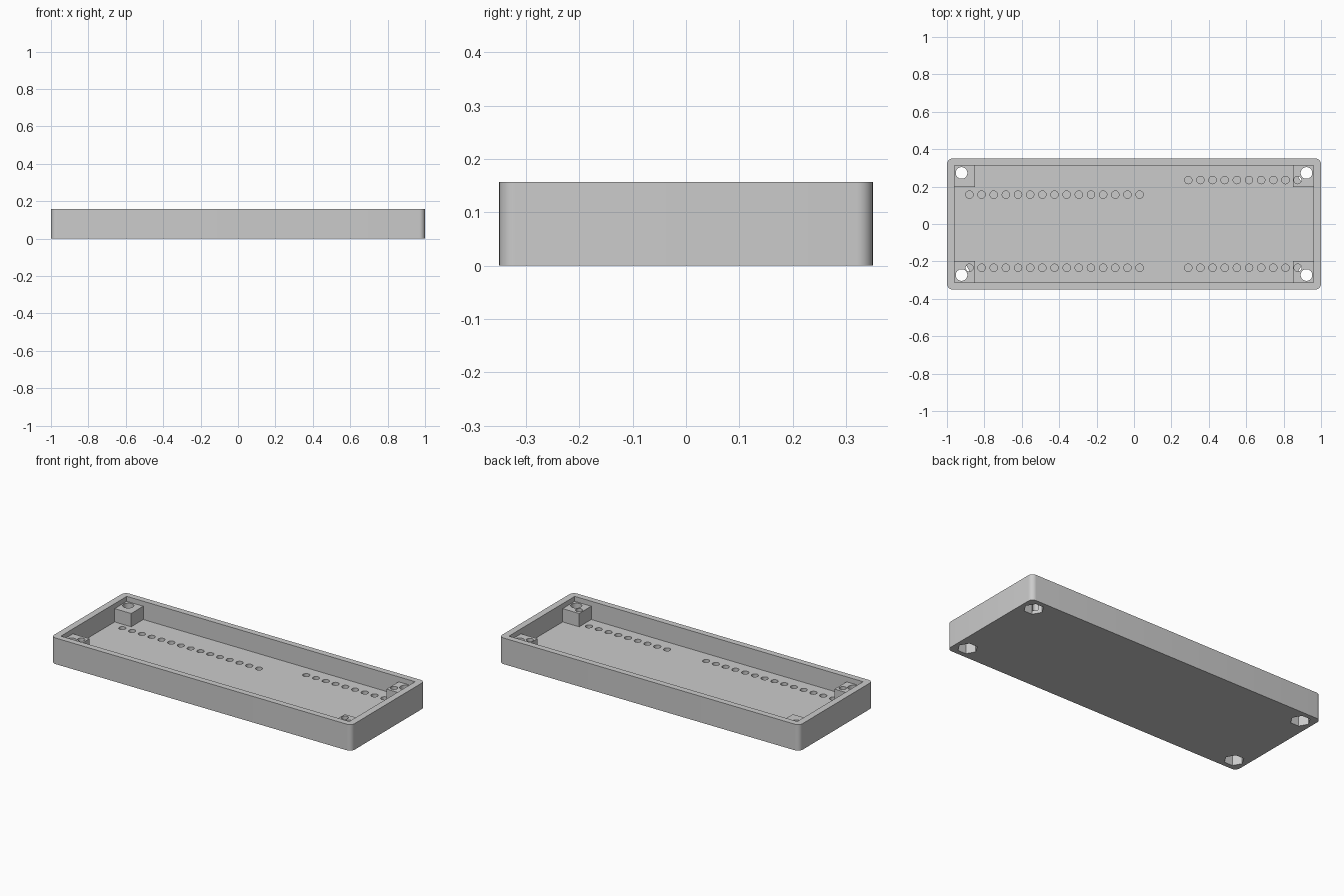
import bpy, bmesh, math

cube = bpy.data.objects.get("Cube")
if cube:
    bpy.data.objects.remove(cube, do_unlink=True)

HX, HY, HEIGHT = 1.0, 0.35, 0.157       # outer half sizes and height
INX, INY, FLOOR = 0.96, 0.313, 0.047    # cavity
POST_X, POST_Y, POST_TOP = 0.85, 0.198, 0.127
BOLT_X, BOLT_Y = 0.922, 0.273
PITCH = 0.065
CORNERS = [(sx, sy) for sx in (-1, 1) for sy in (-1, 1)]

grey = bpy.data.materials.new("plain grey")
grey.use_nodes = True
colour = (0.6, 0.6, 0.6, 1)
grey.diffuse_color = colour
grey.node_tree.nodes["Principled BSDF"].inputs["Base Color"].default_value = colour


def rect(x0, x1, y0, y1):
    return [(x0, y0), (x1, y0), (x1, y1), (x0, y1)]


def ring(x, y, r, n):
    return [(x + r * math.cos(math.tau * i / n), y + r * math.sin(math.tau * i / n))
            for i in range(n)]


def rounded_rect(hx, hy, r, steps=8):
    pts = []
    for k, (sx, sy) in enumerate([(1, 1), (-1, 1), (-1, -1), (1, -1)]):
        for i in range(steps + 1):
            a = (k + i / steps) * math.pi / 2
            pts.append((sx * (hx - r) + r * math.cos(a), sy * (hy - r) + r * math.sin(a)))
    return pts


def prisms(name, outlines, z0, z1):
    """One object made of upright prisms, one per outline."""
    bm = bmesh.new()
    for pts in outlines:
        face = bm.faces.new([bm.verts.new((x, y, z0)) for x, y in pts])
        out = bmesh.ops.extrude_face_region(bm, geom=[face])
        top = [v for v in out["geom"] if isinstance(v, bmesh.types.BMVert)]
        bmesh.ops.translate(bm, verts=top, vec=(0, 0, z1 - z0))
    bmesh.ops.recalc_face_normals(bm, faces=bm.faces)
    mesh = bpy.data.meshes.new(name)
    bm.to_mesh(mesh)
    bm.free()
    mesh.materials.append(grey)
    obj = bpy.data.objects.new(name, mesh)
    bpy.context.collection.objects.link(obj)
    return obj


def combine(target, other, operation):
    other.hide_render = True
    mod = target.modifiers.new(other.name, "BOOLEAN")
    mod.object, mod.operation, mod.solver = other, operation, "EXACT"
    bpy.ops.object.modifier_apply(modifier=mod.name)
    bpy.data.objects.remove(other, do_unlink=True)


# Outer shell with rounded upright corners
tray = prisms("tray", [rounded_rect(HX, HY, 0.03)], 0, HEIGHT)
bpy.context.view_layer.objects.active = tray
tray.select_set(True)

# Open cavity, then square posts in its corners
combine(tray, prisms("cavity", [rect(-INX, INX, -INY, INY)], FLOOR, 0.3), "DIFFERENCE")
posts = [rect(*sorted((sx * POST_X, sx * 0.98)), *sorted((sy * POST_Y, sy * 0.33)))
         for sx, sy in CORNERS]
combine(tray, prisms("posts", posts, 0.02, POST_TOP), "UNION")

# Bolt holes through the posts, with hexagonal nut recesses underneath
bolts = [ring(sx * BOLT_X, sy * BOLT_Y, 0.031, 32) for sx, sy in CORNERS]
nuts = [ring(sx * BOLT_X, sy * BOLT_Y, 0.055, 6) for sx, sy in CORNERS]
combine(tray, prisms("bolt_holes", bolts, -0.1, 0.3), "DIFFERENCE")
combine(tray, prisms("nut_recesses", nuts, -0.1, 0.06), "DIFFERENCE")

# Rows of blind pin holes in the floor: start x, y, count
rows = [(-0.88, 0.157, 15), (-0.88, -0.234, 15), (0.29, 0.235, 10), (0.29, -0.234, 10)]
pins = [ring(x + i * PITCH, y, 0.02, 24) for x, y, count in rows for i in range(count)]
combine(tray, prisms("pin_holes", pins, 0.02, 0.3), "DIFFERENCE")

bpy.ops.object.shade_smooth_by_angle(angle=math.radians(30))
